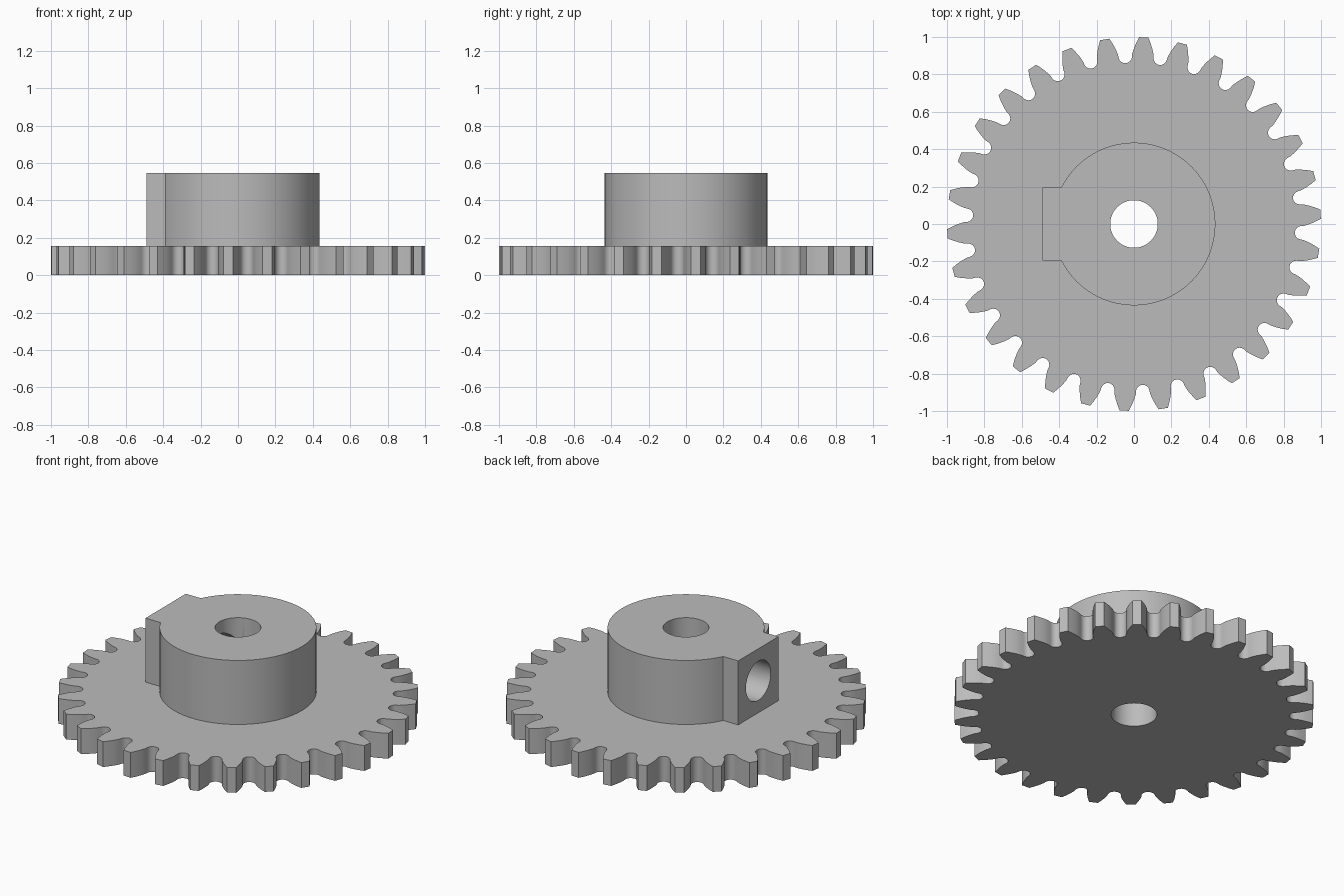
import bpy, bmesh
from math import sin, cos, pi, radians, asin
from mathutils import Vector, Matrix

cube = bpy.data.objects.get("Cube")
if cube:
    bpy.data.objects.remove(cube, do_unlink=True)

TEETH = 30
PLATE_TOP, HUB_TOP = 0.155, 0.547
HUB_R, BORE_R = 0.435, 0.127
BOSS_X, BOSS_Y = -0.49, 0.195
SCREW_R, SCREW_Z = 0.12, 0.351

grey = bpy.data.materials.new("plain grey")
grey.diffuse_color = (0.5, 0.5, 0.5, 1)
grey.use_nodes = True
grey.node_tree.nodes["Principled BSDF"].inputs["Base Color"].default_value = (0.5, 0.5, 0.5, 1)


def make_object(name, bm):
    bmesh.ops.recalc_face_normals(bm, faces=bm.faces)
    mesh = bpy.data.meshes.new(name)
    bm.to_mesh(mesh)
    bm.free()
    mesh.materials.append(grey)
    obj = bpy.data.objects.new(name, mesh)
    bpy.context.collection.objects.link(obj)
    return obj


def extrude_outline(name, outline, z0, z1):
    bm = bmesh.new()
    face = bm.faces.new([bm.verts.new((x, y, z0)) for x, y in outline])
    out = bmesh.ops.extrude_face_region(bm, geom=[face])
    top = [v for v in out["geom"] if isinstance(v, bmesh.types.BMVert)]
    bmesh.ops.translate(bm, verts=top, vec=(0, 0, z1 - z0))
    return make_object(name, bm)


def cutter(name, radius, length, matrix):
    bm = bmesh.new()
    bmesh.ops.create_cone(bm, cap_ends=True, segments=64, radius1=radius,
                          radius2=radius, depth=length, matrix=matrix)
    obj = make_object(name, bm)
    obj.hide_render = True
    return obj


def cut(obj, tools):
    for tool in tools:
        mod = obj.modifiers.new("cut", "BOOLEAN")
        mod.operation = "DIFFERENCE"
        mod.solver = "EXACT"
        mod.object = tool
    bpy.context.view_layer.update()
    graph = bpy.context.evaluated_depsgraph_get()
    mesh = bpy.data.meshes.new_from_object(obj.evaluated_get(graph))
    obj.modifiers.clear()
    obj.data = mesh


# Toothed plate: one tooth flank and one round root, repeated around the rim
flank = [(0.91, 0.057), (0.94, 0.049), (0.97, 0.038), (0.999, 0.025)]
root_centre, root_r = 0.897, 0.036
half_pitch = pi / TEETH
tooth = [Vector((r, -w)) for r, w in flank] + [Vector((r, w)) for r, w in reversed(flank)]
root = [Vector((root_centre + root_r * cos(a), root_r * sin(a)))
        for a in [radians(285 - 30 * i) for i in range(6)]]
root = [Vector((root_centre - root_r * cos(a), root_r * sin(a)))
        for a in [radians(-80 + 20 * i) for i in range(9)]]
rim = []
for i in range(TEETH):
    angle = radians(3) + 2 * half_pitch * i
    rim += [Matrix.Rotation(angle, 2) @ p for p in tooth]
    rim += [Matrix.Rotation(angle + half_pitch, 2) @ p for p in root]
plate = extrude_outline("toothed_plate", rim, 0, PLATE_TOP)

# Hub: round collar with a square boss on one side
a0 = asin(BOSS_Y / HUB_R)
steps = 84
collar = [(BOSS_X, BOSS_Y), (BOSS_X, -BOSS_Y)]
for i in range(steps + 1):
    a = -pi + a0 + (2 * pi - 2 * a0) * i / steps
    collar.append((HUB_R * cos(a), HUB_R * sin(a)))
hub = extrude_outline("hub_with_boss", collar, PLATE_TOP, HUB_TOP)

# Centre bore and sideways screw hole
bore = cutter("bore_cutter", BORE_R, 2, Matrix.Identity(4))
screw = cutter("screw_cutter", SCREW_R, 0.7,
               Matrix.Translation((-0.35, 0, SCREW_Z)) @ Matrix.Rotation(pi / 2, 4, "Y"))
cut(plate, [bore])
cut(hub, [bore, screw])
for tool in (bore, screw):
    bpy.data.objects.remove(tool, do_unlink=True)

# Smooth curved walls, keep edges crisp
for obj in (plate, hub):
    bpy.ops.object.select_all(action="DESELECT")
    obj.select_set(True)
    bpy.context.view_layer.objects.active = obj
    bpy.ops.object.shade_smooth_by_angle(angle=radians(30))
